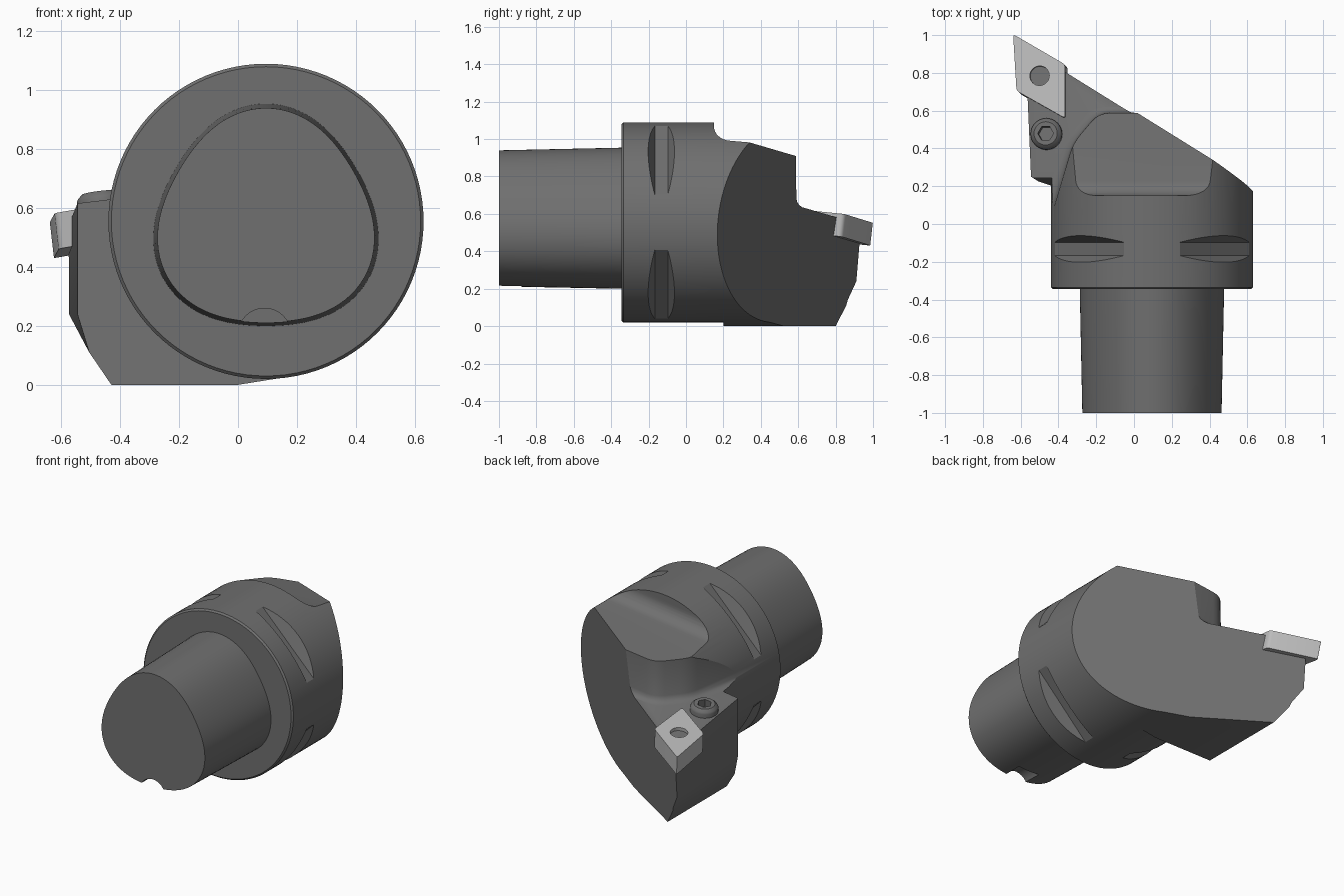
import bpy, bmesh
from math import sin, cos, pi, radians
from mathutils import Vector

if "Cube" in bpy.data.objects:
    bpy.data.objects.remove(bpy.data.objects["Cube"])

CX, CZ, R = 0.095, 0.555, 0.535        # flange axis and radius
GX, GY = 0.12, -0.10                   # tilt of the pocket floor and the insert


def tilt(p):
    return (p[0], p[1], p[2] + GX * p[0] + GY * p[1])


def loft(name, sections, colour=None):
    """Closed solid through equal-length loops of 3D points."""
    bm = bmesh.new()
    rings = [[bm.verts.new(p) for p in s] for s in sections]
    n = len(rings[0])
    for a, b in zip(rings, rings[1:]):
        for i in range(n):
            bm.faces.new((a[i], a[(i + 1) % n], b[(i + 1) % n], b[i]))
    bm.faces.new(rings[0])
    bm.faces.new(rings[-1])
    bmesh.ops.recalc_face_normals(bm, faces=bm.faces)
    me = bpy.data.meshes.new(name)
    bm.to_mesh(me)
    bm.free()
    ob = bpy.data.objects.new(name, me)
    bpy.context.collection.objects.link(ob)
    if colour:
        me.materials.append(colour)
    return ob


def boolean(ob, other, op='DIFFERENCE'):
    m = ob.modifiers.new(op, 'BOOLEAN')
    m.operation, m.object, m.solver = op, other, 'EXACT'
    bpy.context.view_layer.objects.active = ob
    bpy.ops.object.modifier_apply(modifier=m.name)
    bpy.data.objects.remove(other, do_unlink=True)


def round_poly(pts, r, n=4):
    """2D polygon with its corners rounded."""
    out = []
    for i, p in enumerate(pts):
        p, a, b = Vector(p), Vector(pts[i - 1]), Vector(pts[(i + 1) % len(pts)])
        s, e = p + (a - p).normalized() * r, p + (b - p).normalized() * r
        for k in range(n + 1):
            t = k / n
            out.append(s * (1 - t) ** 2 + p * 2 * t * (1 - t) + e * t * t)
    return out


def circle_y(r, y, x=CX, z=CZ, n=96):
    return [(x + r * cos(2 * pi * i / n), y, z + r * sin(2 * pi * i / n)) for i in range(n)]


def disc_n(c, r, h, n=32):
    """Circle at height h along the normal of the tilted floor."""
    nrm = Vector((-GX, -GY, 1)).normalized()
    u = Vector((1, 0, GX)).normalized()
    v = nrm.cross(u)
    return [Vector(c) + nrm * h + u * r * cos(2 * pi * i / n) + v * r * sin(2 * pi * i / n) for i in range(n)]


def material(name, g):
    m = bpy.data.materials.new(name)
    m.diffuse_color = (g, g, g, 1)
    m.use_nodes = True
    m.node_tree.nodes["Principled BSDF"].inputs["Base Color"].default_value = m.diffuse_color
    return m


steel = material("dark_steel", 0.16)
carbide = material("light_carbide", 0.5)

# Round flange and head, joined with the offset block that carries the insert
head = loft("head", [circle_y(R - 0.01, -0.345), circle_y(R, -0.335), circle_y(R, 1.0)], steel)


def block_section(xl, y_left, y):
    return [(xl, y_left, 0.75), (xl, y_left, 0.24), (-0.505, (y_left + y) / 2, 0.11),
            (-0.43, y, 0), (0, y, 0), (0.2, y, 0.032), (0.2, y, 0.75)]


boolean(head, loft("block", [block_section(-0.545, 0.25, 0.2), block_section(-0.58, 1.05, 1.05)]), 'UNION')

# Long slanted end face
diag = [(1.125, -0.145), (1.5, 1.8), (-0.954, 1.8), (-0.954, 1.178)]
boolean(head, loft("end_cut", [[(x, y + 0.08 * (z - CZ), z) for x, y in diag] for z in (-0.3, 1.5)]))

# Sloped flat on top with a filleted step
step = [(0.15, 1.5)] + [(0.23 - 0.08 * cos(a), 1.046 - 0.08 * sin(a))
                        for a in [pi / 2 * k / 8 for k in range(9)]] + [(1.4, 0.966), (1.4, 1.5)]
boolean(head, loft("top_cut", [[tilt((x, y, z)) for y, z in step] for x in (-0.9, 0.9)]))

# Insert pocket with a fillet along the floor
pocket = round_poly([(-0.9, 0.0), (-0.45, 0.0), (-0.325, 0.43), (-0.19, 0.59),
                     (0.4, 0.59), (0.4, 1.4), (-0.9, 1.4)], 0.06)
boolean(head, loft("pocket_cut", [[tilt((p.x - d, p.y + d, z)) for p in pocket]
                                  for z, d in ((0.706, 0.03), (0.714, 0.014), (0.726, 0.005), (0.745, 0), (1.6, -0.01))]))

# Four gripper grooves around the flange
for k in range(4):
    a = radians(45 + 90 * k)
    u, t = Vector((cos(a), 0, sin(a))), Vector((-sin(a), 0, cos(a)))
    prof = [(0.468, -0.035), (0.468, 0.035), (0.568, 0.088), (0.568, -0.088)]
    boolean(head, loft("groove_cut", [[Vector((CX, -0.132 + w, CZ)) + u * d + t * s for d, w in prof]
                                      for s in (-0.4, 0.4)]))

# Tapered three-lobed shank with a notch at its end
def lobes(y, s, n=96):
    pts = []
    for i in range(n):
        a = 2 * pi * i / n
        r = s * (0.378 + 0.022 * cos(3 * (a - pi / 2)))
        pts.append((CX + r * cos(a), y, CZ + r * sin(a)))
    return pts


shank = loft("shank", [lobes(-1.0, 0.962), lobes(-0.3, 1.0)], steel)
boolean(shank, loft("notch_cut", [circle_y(0.09, y, 0.09, 0.17, 40) for y in (-1.1, -0.88)]))

# Diamond cutting insert with its hole
tips = round_poly([(-0.64, 1.005), (-0.365, 0.845), (-0.365, 0.56), (-0.622, 0.705)], 0.018)
insert = loft("insert", [[tilt((p.x + d, p.y - d, z)) for p in tips]
                         for z, d in ((0.604, 0.014), (0.728, 0))], carbide)
hole = tilt((-0.5, 0.785, 0.728))
boolean(insert, loft("hole_cut", [disc_n(hole, 0.052, h) for h in (0.05, -0.105)]))

# Clamp screw with a hexagon socket
base = tilt((-0.462, 0.475, 0.706))
screw = loft("screw", [disc_n(base, r, h) for r, h in
                       ((0.083, -0.03), (0.083, 0.025), (0.078, 0.036), (0.062, 0.05))], steel)
boolean(screw, loft("socket_cut", [disc_n(base, 0.042, h, 6) for h in (0.08, 0.0)]))

for ob in (head, shank, insert, screw):
    bpy.ops.object.select_all(action='DESELECT')
    ob.select_set(True)
    bpy.context.view_layer.objects.active = ob
    bpy.ops.object.shade_smooth_by_angle(angle=radians(25))
